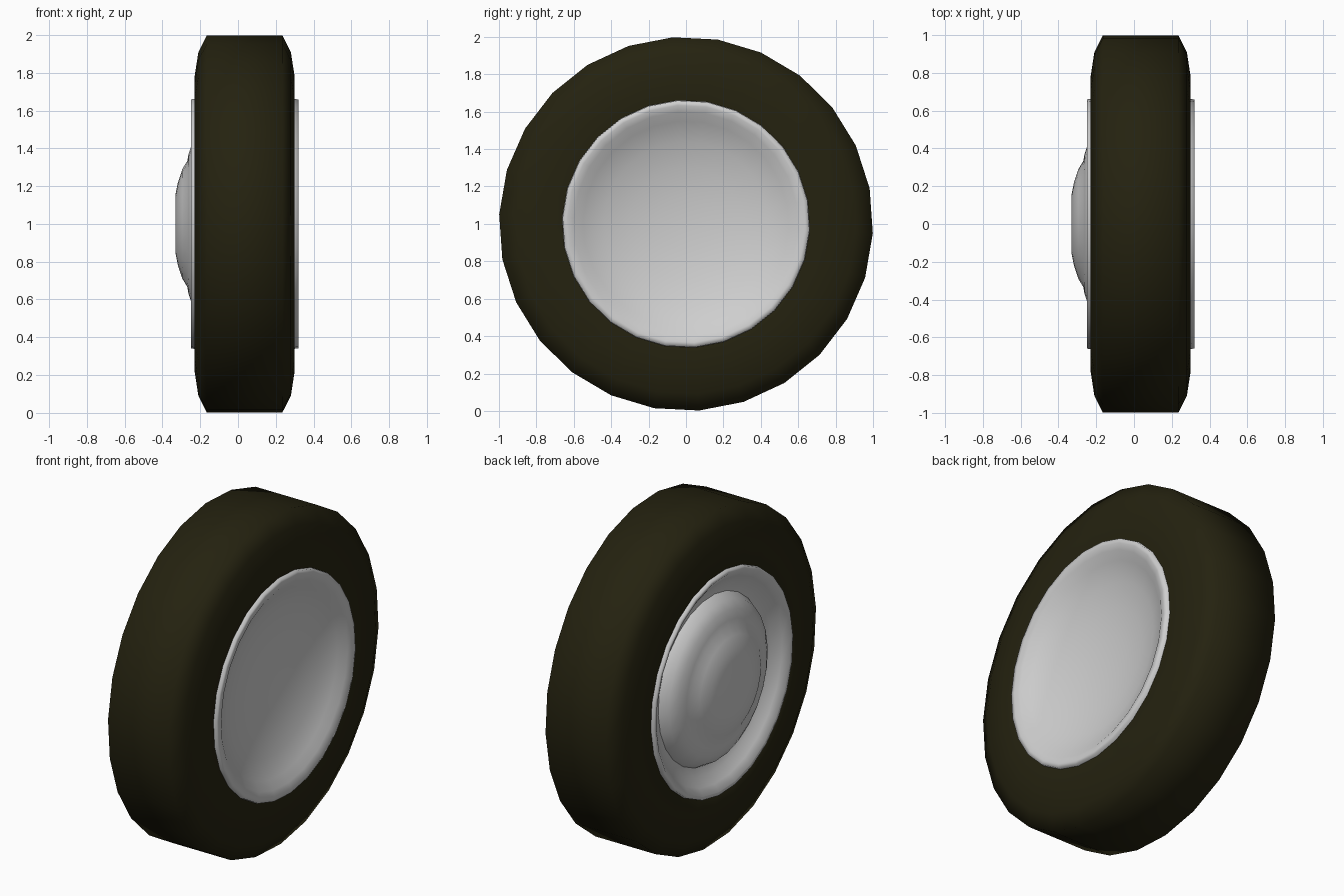
import bpy, bmesh, math

if "Cube" in bpy.data.objects:
    bpy.data.objects.remove(bpy.data.objects["Cube"])

SIDES = 26
START = math.radians(-2.9)


def material(name, rgb):
    m = bpy.data.materials.new(name)
    m.diffuse_color = (*rgb, 1)
    m.use_nodes = True
    m.node_tree.nodes["Principled BSDF"].inputs["Base Color"].default_value = m.diffuse_color
    return m


def lathe(name, profile, mat, closed=False, sides=SIDES):
    """Spin (x, radius) points round the x axis at height 1."""
    bm = bmesh.new()
    rings = []
    for x, r in profile:
        if r == 0:
            rings.append([bm.verts.new((x, 0, 1))] * sides)
        else:
            rings.append([bm.verts.new((x, r * math.cos(START + math.tau * i / sides),
                                        1 + r * math.sin(START + math.tau * i / sides)))
                          for i in range(sides)])
    pairs = list(zip(rings, rings[1:]))
    if closed:
        pairs.append((rings[-1], rings[0]))
    for a, b in pairs:
        for i in range(sides):
            j = (i + 1) % sides
            bm.faces.new(list(dict.fromkeys((a[i], a[j], b[j], b[i]))))
    bmesh.ops.recalc_face_normals(bm, faces=bm.faces)
    for f in bm.faces:
        f.smooth = True
    me = bpy.data.meshes.new(name)
    bm.to_mesh(me)
    bm.free()
    me.materials.append(mat)
    ob = bpy.data.objects.new(name, me)
    bpy.context.collection.objects.link(ob)
    return ob


rubber = material("olive black rubber", (0.018, 0.016, 0.005))
metal = material("light grey metal", (0.62, 0.62, 0.62))

# Tyre
lathe("tyre", [(0.29, 0.60), (0.30, 0.66), (0.30, 0.78), (0.28, 0.91), (0.235, 1.0),
               (-0.165, 1.0), (-0.21, 0.91), (-0.23, 0.78), (-0.23, 0.66), (-0.15, 0.60)],
      rubber, closed=True)

# Rim: shallow bowl on the right, channel and domed hub on the left
bowl = [(0.17, 0), (0.175, 0.15), (0.195, 0.30), (0.23, 0.44), (0.275, 0.55),
        (0.308, 0.60), (0.32, 0.635), (0.32, 0.66), (0.28, 0.665)]
channel = [(-0.22, 0.665), (-0.25, 0.66), (-0.25, 0.64), (-0.22, 0.60),
           (-0.18, 0.55), (-0.165, 0.50)]
hub = [(-0.165, 0.50), (-0.215, 0.47), (-0.245, 0.42), (-0.262, 0.37), (-0.268, 0.335),
       (-0.295, 0.29), (-0.318, 0.22), (-0.33, 0.16), (-0.33, 0)]
lathe("wheel_rim", bowl + channel, metal)
lathe("hub_cap", hub, metal)
